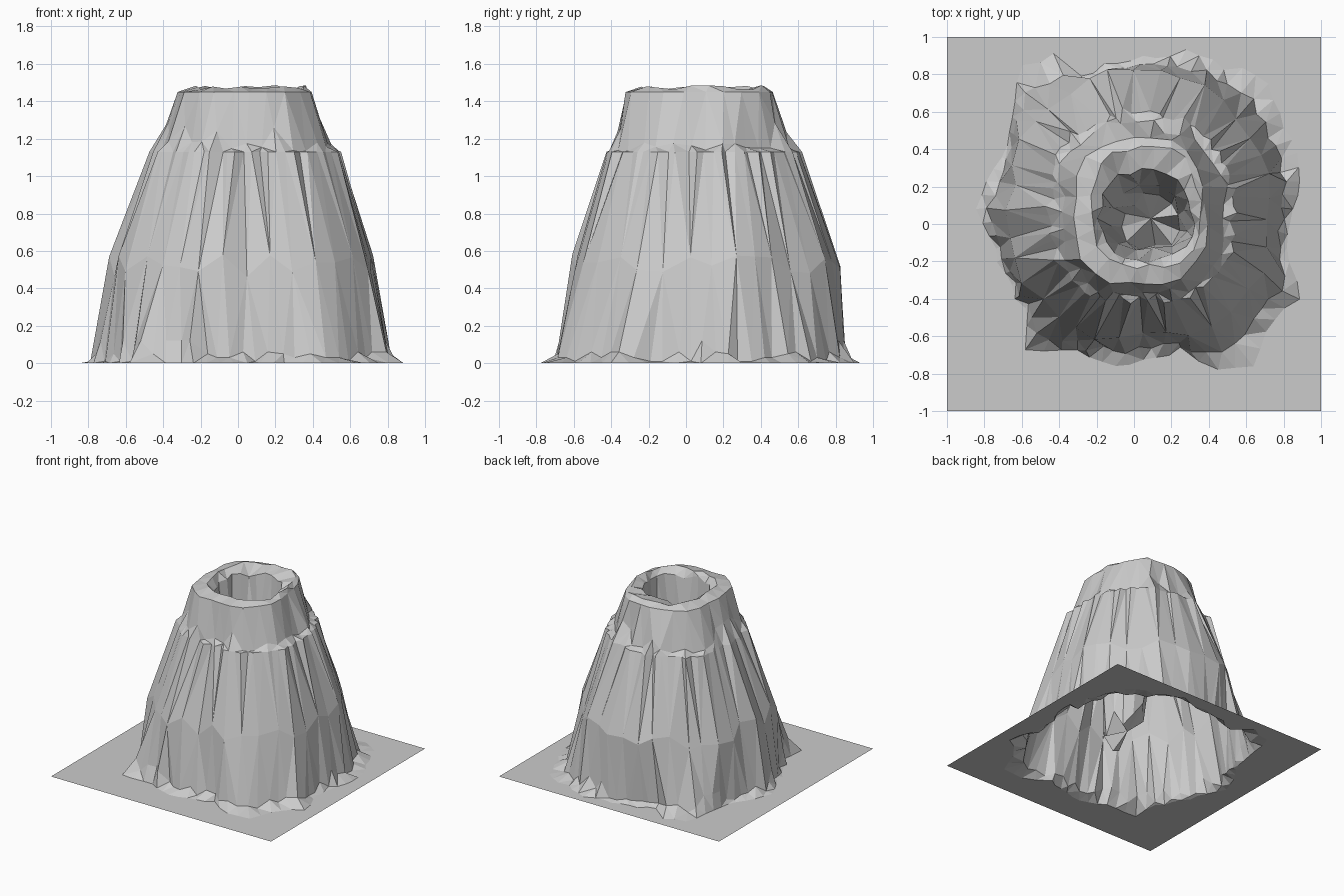
import bpy, bmesh, math, random

if "Cube" in bpy.data.objects:
    bpy.data.objects.remove(bpy.data.objects["Cube"])

random.seed(7)
N = 72
CX, CY = 0.05, 0.08

# Foot outline as seen from above
FOOT = [(.85, .05), (.87, .37), (.81, .5), (.74, .75), (.47, .85), (.3, .92), (0, .88),
        (-.3, .8), (-.43, .91), (-.6, .84), (-.63, .6), (-.72, .32), (-.86, .11),
        (-.75, -.1), (-.72, -.22), (-.58, -.5), (-.57, -.68), (-.3, -.67), (-.1, -.75),
        (.03, -.74), (.25, -.68), (.6, -.8), (.7, -.6), (.9, -.35), (.81, -.15)]
polar = sorted((math.atan2(y - CY, x - CX) % math.tau, math.hypot(x - CX, y - CY)) for x, y in FOOT)
polar = [(polar[-1][0] - math.tau, polar[-1][1])] + polar + [(polar[0][0] + math.tau, polar[0][1])]


def foot_radius(a):
    a %= math.tau
    for (a0, r0), (a1, r1) in zip(polar, polar[1:]):
        if a0 <= a <= a1:
            return r0 + (r1 - r0) * (a - a0) / max(a1 - a0, 1e-6)


def oval(a, box, n):
    """Point on a squarish oval filling box (x0, x1, y0, y1)."""
    x0, x1, y0, y1 = box
    c, s = math.cos(a), math.sin(a)
    k = (abs(c) ** n + abs(s) ** n) ** (-1 / n)
    return ((x0 + x1) / 2 + c * k * (x1 - x0) / 2, (y0 + y1) / 2 + s * k * (y1 - y0) / 2)


def mix(a, b, t):
    return a[0] + (b[0] - a[0]) * t, a[1] + (b[1] - a[1]) * t


# Ribs run the full height of the slope, so each column keeps its own noise
rib = [random.uniform(-1, .5) for _ in range(N)]
rib = [rib[i] * .7 + rib[(i // 3) * 3] * .3 for i in range(N)]
skew = [random.uniform(-.03, .03) for _ in range(N)]
ledge = [random.choice((0, 0, .1)) for _ in range(N)]

# Each ring: box, squareness, columns per vertex, height, height jitter, rib depth, loose jitter
RINGS = [
    ((-.69, .75, -.63, .83), 2.15, 2, .52, .06, .045, .012),
    ((-.47, .55, -.43, .61), 2.3, 1, 1.13, .0, .045, .010),
    ((-.43, .50, -.40, .56), 2.4, 2, 1.16, .03, .035, .012),
    ((-.32, .39, -.33, .47), 2.7, 3, 1.45, .0, .02, .008),
    ((-.23, .36, -.24, .42), 2.7, 3, 1.475, .012, .015, .015),
    ((-.19, .32, -.20, .30), 2.3, 3, 1.43, .03, .015, .015),
    ((-.13, .27, -.16, .22), 2.2, 6, .85, .15, .02, .02),
    ((-.07, .24, -.13, .16), 2.0, 6, .23, .17, .02, .02),
]

bm = bmesh.new()
rings = []

# Square ground sheet and jagged foot
sheet, foot, skirt = [], [], []
for i in range(N):
    a = math.tau * i / N
    c, s = math.cos(a), math.sin(a)
    m = max(abs(c), abs(s))
    sheet.append(bm.verts.new((c / m, s / m, 0)))
    r = foot_radius(a) * random.uniform(.965, 1.015)
    p = (CX + r * c, CY + r * s)
    foot.append(bm.verts.new((*p, 0)))
    q = mix(p, oval(a + skew[i], (-.82, .85, -.73, .90), 2.3), .5)
    q = mix(q, (CX, CY), .05 - .05 * rib[i])
    q = min(q, mix(p, (CX, CY), .03), key=lambda v: math.hypot(v[0] - CX, v[1] - CY))
    skirt.append(bm.verts.new((*q, random.choice((.01, .03, .05, .06, .12)))))
rings += [sheet, foot, skirt]

# Slope, rim and crater; neighbouring columns share vertices where facets are wide
for k, (box, n, step, z, dz, depth, loose) in enumerate(RINGS):
    ring = []
    for i in range(N):
        if i % step:
            ring.append(ring[-1])
            continue
        a = math.tau * (i + (step - 1) / 2) / N + skew[i]
        x, y = oval(a, box, n)
        d = depth * rib[i] + random.uniform(-loose, loose)
        h = z + random.uniform(-dz, dz)
        if k == 2:
            h += ledge[i]
            d -= ledge[i] * .35
        ring.append(bm.verts.new((x + d * math.cos(a), y + d * math.sin(a), h)))
    rings.append(ring)


def add_face(*verts):
    """Add a face, skipping repeated corners."""
    unique = list(dict.fromkeys(verts))
    if len(unique) > 2:
        bm.faces.new(unique)


for lo, hi in zip(rings, rings[1:]):
    for i in range(N):
        j = (i + 1) % N
        add_face(lo[i], lo[j], hi[j], hi[i])

# Crater floor
floor = bm.verts.new((.09, .03, .18))
for i in range(N):
    add_face(rings[-1][i], rings[-1][(i + 1) % N], floor)

bmesh.ops.triangulate(bm, faces=bm.faces[:], quad_method='SHORT_EDGE')
bmesh.ops.recalc_face_normals(bm, faces=bm.faces[:])
if sum(f.normal.z * f.calc_area() for f in bm.faces) < 0:
    bmesh.ops.reverse_faces(bm, faces=bm.faces[:])

mesh = bpy.data.meshes.new("volcano")
bm.to_mesh(mesh)
bm.free()
bpy.context.collection.objects.link(bpy.data.objects.new("volcano", mesh))
